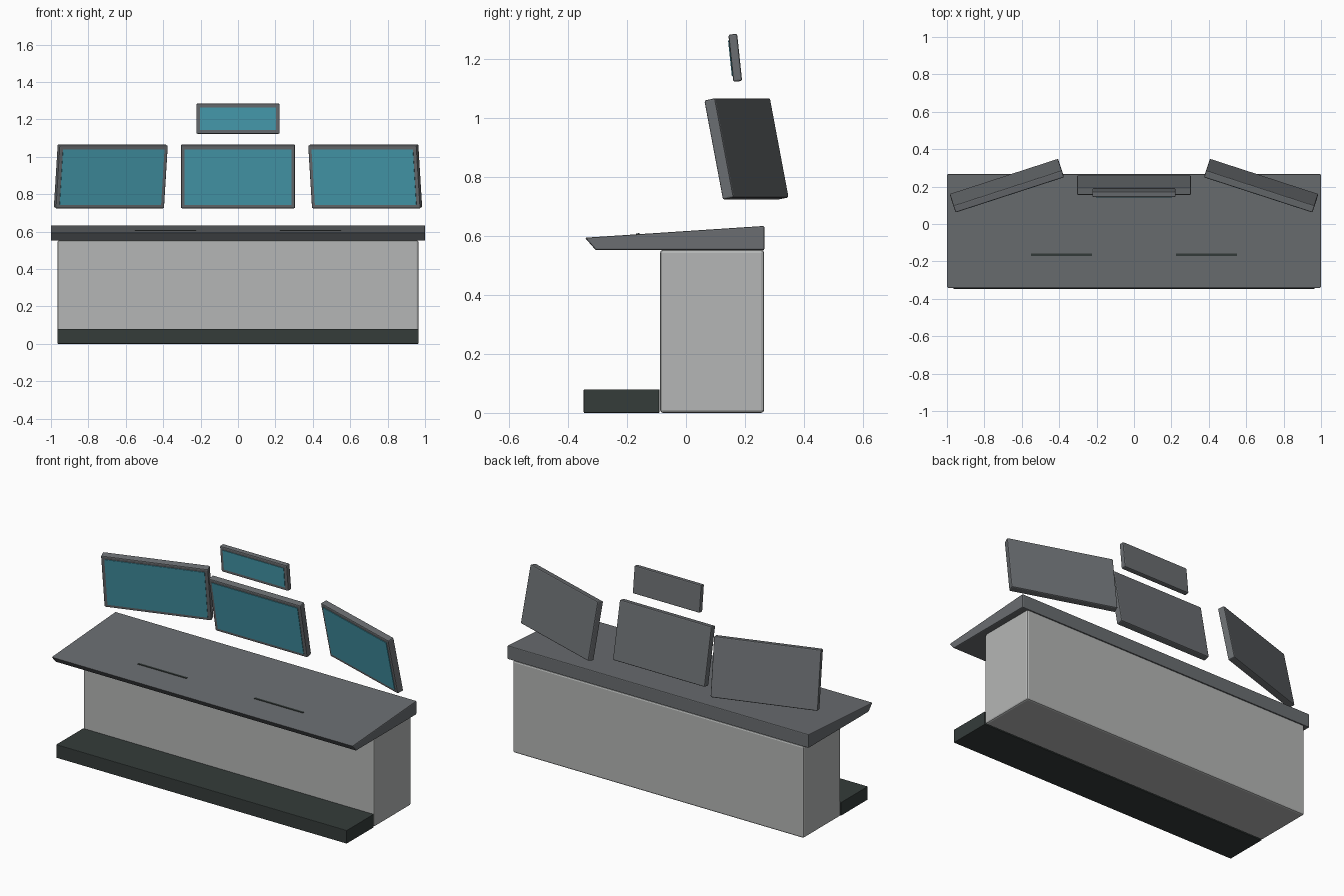
import bpy, bmesh, math
from mathutils import Matrix, Vector

if "Cube" in bpy.data.objects:
    bpy.data.objects.remove(bpy.data.objects["Cube"])


def material(name, rgb):
    m = bpy.data.materials.new(name)
    m.diffuse_color = (*rgb, 1)
    m.use_nodes = True
    m.node_tree.nodes["Principled BSDF"].inputs["Base Color"].default_value = m.diffuse_color
    return m


LIGHT_GREY = material("light grey", (0.46, 0.47, 0.465))
SLATE = material("slate grey", (0.145, 0.155, 0.165))
DARK = material("dark green grey", (0.035, 0.045, 0.042))
TEAL = material("teal", (0.065, 0.35, 0.45))


def finish(name, bm, mat, bevel=0, matrix=Matrix()):
    bmesh.ops.recalc_face_normals(bm, faces=bm.faces[:])
    mesh = bpy.data.meshes.new(name)
    bm.to_mesh(mesh)
    bm.free()
    mesh.materials.append(mat)
    ob = bpy.data.objects.new(name, mesh)
    bpy.context.collection.objects.link(ob)
    ob.matrix_world = matrix
    if bevel:
        mod = ob.modifiers.new("bevel", "BEVEL")
        mod.width = bevel
        mod.segments = 2
    return ob


def box(name, size, center, mat, bevel=0, matrix=Matrix()):
    bm = bmesh.new()
    bmesh.ops.create_cube(bm, size=1)
    bmesh.ops.scale(bm, vec=Vector(size), verts=bm.verts)
    bmesh.ops.translate(bm, vec=Vector(center), verts=bm.verts)
    return finish(name, bm, mat, bevel, matrix)


def monitor(name, width, height, depth, center, tilt, yaw=0):
    """Bevelled casing with a thin screen plate on its front."""
    m = (Matrix.Translation(center) @ Matrix.Rotation(math.radians(yaw), 4, 'Z')
         @ Matrix.Rotation(math.radians(tilt), 4, 'X'))
    box(name + "_casing", (width, depth, height), (0, 0, 0), SLATE, 0.006, m)
    box(name + "_screen", (width - 0.04, 0.006, height - 0.04),
        (0, -depth / 2, 0), TEAL, 0, m)


# Cabinet and foot step
box("cabinet", (1.93, 0.353, 0.553), (0, 0.0885, 0.2765), LIGHT_GREY, 0.01)
box("foot_step", (1.93, 0.257, 0.08), (0, -0.2185, 0.04), DARK, 0.003)

# Sloping desktop with an undercut front edge
profile = [(-0.343, 0.594), (-0.306, 0.552), (0.266, 0.552), (0.266, 0.634)]
bm = bmesh.new()
face = bm.faces.new([bm.verts.new((-1, y, z)) for y, z in profile])
ext = bmesh.ops.extrude_face_region(bm, geom=[face])
bmesh.ops.translate(bm, vec=(2, 0, 0),
                    verts=[v for v in ext["geom"] if isinstance(v, bmesh.types.BMVert)])
finish("desktop", bm, SLATE, 0.005)

# Thin strips on the desktop
slope = Matrix.Rotation(math.atan2(0.04, 0.609), 4, 'X')
for side, x in (("left", -0.387), ("right", 0.387)):
    box(side + "_desk_strip", (0.325, 0.012, 0.006), (0, 0, 0), DARK, 0,
        Matrix.Translation((x, -0.164, 0.606)) @ slope)

# Monitors
monitor("centre_monitor", 0.61, 0.343, 0.04, (0, 0.208, 0.895), 11.2)
monitor("left_monitor", 0.61, 0.343, 0.04, (-0.68, 0.205, 0.895), 11.2, 18)
monitor("right_monitor", 0.61, 0.343, 0.04, (0.68, 0.205, 0.895), 11.2, -18)
monitor("upper_monitor", 0.445, 0.161, 0.03, (0, 0.167, 1.204), 6)
